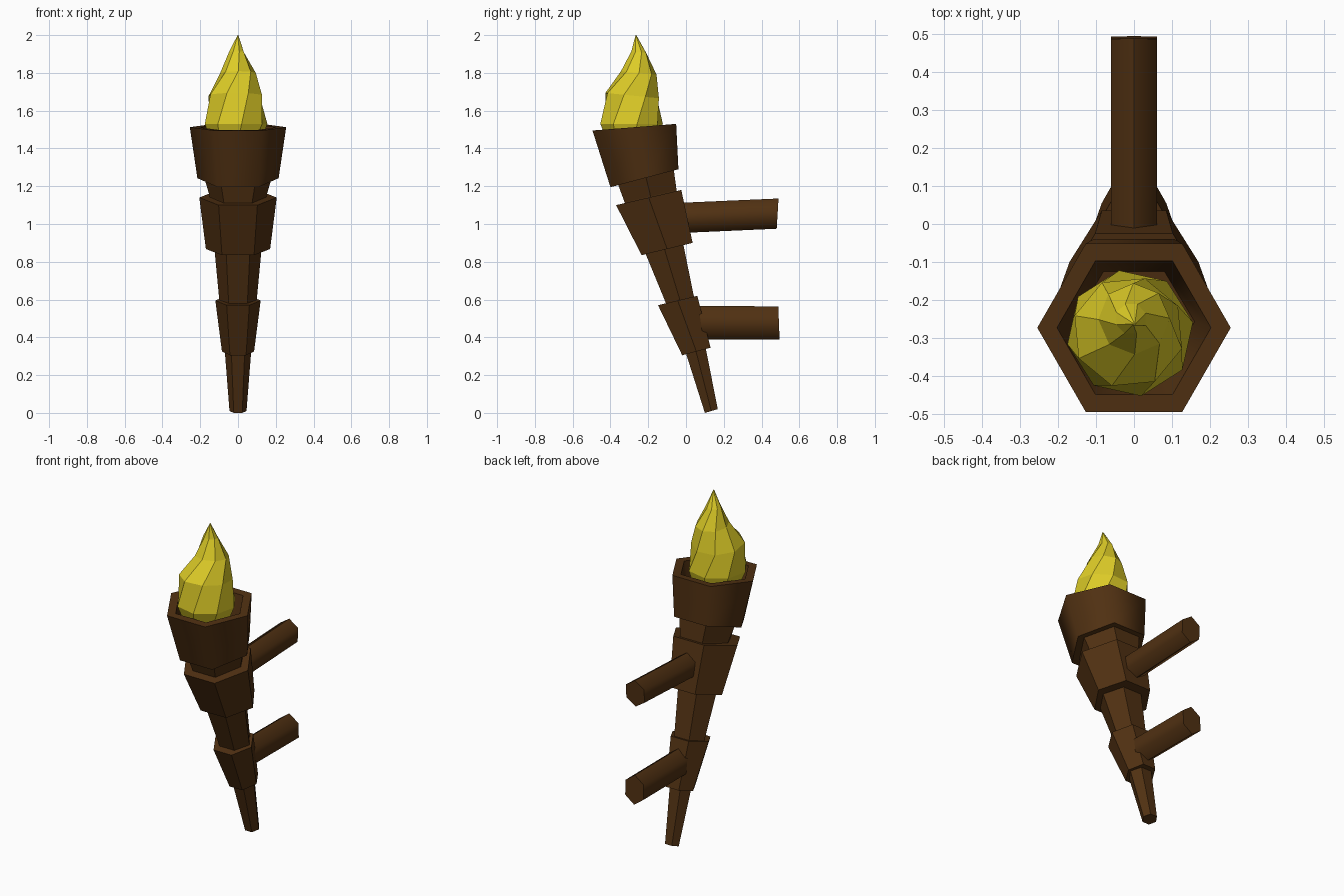
import bpy, bmesh, math
from mathutils import Vector

cube = bpy.data.objects.get("Cube")
if cube:
    bpy.data.objects.remove(cube, do_unlink=True)


def material(name, rgb):
    m = bpy.data.materials.new(name)
    m.use_nodes = True
    m.diffuse_color = (*rgb, 1)
    m.node_tree.nodes["Principled BSDF"].inputs["Base Color"].default_value = (*rgb, 1)
    return m


wood = material("dark_wood", (0.08, 0.03, 0.006))
fire = material("yellow_flame", (0.72, 0.6, 0.02))


def hex_ring(front, back, half_width):
    """Tilted hexagon from its front and back (y, z) points."""
    f, b = Vector((0, *front)), Vector((0, *back))
    mid, u = (f + b) / 2, (b - f) / 2
    return [mid + Vector((half_width * math.cos(a), 0, 0)) + u * math.sin(a) / math.sin(math.pi / 3)
            for a in (math.pi / 3 * i for i in range(6))]


def loft(name, rings, mat, smooth=False):
    """Skin a row of rings and cap both ends."""
    bm = bmesh.new()
    loops = [[bm.verts.new(p) for p in ring] for ring in rings]
    for lo, hi in zip(loops, loops[1:]):
        n = len(lo)
        for i in range(n):
            j = (i + 1) % n
            bm.faces.new((lo[i], lo[j], hi[j], hi[i]))
    bm.faces.new(loops[0][::-1])
    bm.faces.new(loops[-1])
    bmesh.ops.remove_doubles(bm, verts=bm.verts, dist=0.0005)
    bmesh.ops.recalc_face_normals(bm, faces=bm.faces)
    mesh = bpy.data.meshes.new(name)
    bm.to_mesh(mesh)
    bm.free()
    mesh.materials.append(mat)
    obj = bpy.data.objects.new(name, mesh)
    bpy.context.collection.objects.link(obj)
    if smooth:
        bpy.ops.object.select_all(action='DESELECT')
        obj.select_set(True)
        bpy.context.view_layer.objects.active = obj
        bpy.ops.object.shade_smooth_by_angle(angle=math.radians(65))
    return obj


# Tapered leaning handle
loft("handle", [
    hex_ring((0.10, 0.0), (0.168, 0.02), 0.045),
    hex_ring((0.0, 0.315), (0.105, 0.34), 0.07),
    hex_ring((-0.11, 0.59), (0.04, 0.625), 0.10),
    hex_ring((-0.215, 0.845), (-0.015, 0.895), 0.125),
    hex_ring((-0.325, 1.115), (-0.05, 1.18), 0.15),
    hex_ring((-0.36, 1.21), (-0.065, 1.29), 0.18)], wood)

# Collars around the handle
loft("lower_collar", [
    hex_ring((-0.02, 0.305), (0.13, 0.345), 0.085),
    hex_ring((-0.148, 0.57), (0.06, 0.62), 0.12)], wood)
loft("upper_collar", [
    hex_ring((-0.235, 0.835), (0.035, 0.90), 0.17),
    hex_ring((-0.37, 1.10), (-0.025, 1.18), 0.205)], wood)

# Hollow cup: outer wall, rim, inner wall and floor
loft("cup", [
    hex_ring((-0.40, 1.195), (-0.04, 1.29), 0.215),
    hex_ring((-0.495, 1.495), (-0.052, 1.53), 0.255),
    hex_ring((-0.45, 1.498), (-0.097, 1.526), 0.203),
    hex_ring((-0.39, 1.30), (-0.125, 1.35), 0.16)], wood, smooth=True)


# Wall pegs, hexagonal with a ridge on top
def peg(name, start, end, half_height):
    rings = []
    for y, z, lean in (start, end):
        ring = []
        for i in range(6):
            a = math.pi / 3 * i
            h = half_height * math.cos(a)
            ring.append(Vector((0.07 * math.sin(a), y + lean * h, z + h)))
        rings.append(ring)
    loft(name, rings, wood, smooth=True)


peg("upper_peg", (-0.08, 1.03, 0), (0.485, 1.055, 0.06), 0.08)
peg("lower_peg", (0.04, 0.478, 0), (0.492, 0.476, -0.04), 0.088)

# Twisted eight-sided flame: x, y, z, radius, twist in degrees
levels = [(-0.01, -0.28, 1.40, 0.12, 0),
          (-0.01, -0.288, 1.53, 0.168, 10),
          (-0.015, -0.285, 1.68, 0.148, 28),
          (0.0, -0.25, 1.80, 0.094, 46),
          (-0.008, -0.25, 1.91, 0.042, 66),
          (0.0, -0.265, 2.0, 0.0, 80)]
flame = []
for x, y, z, r, twist in levels:
    angles = [math.radians(twist + 45 * i) for i in range(8)]
    # The front of each ring above the cup sits slightly higher
    flame.append([Vector((x + r * math.cos(a), y + r * math.sin(a),
                          z - (0.1 * r * math.sin(a) if z > 1.6 else 0))) for a in angles])
tip = flame.pop()[0]
flame.append([tip + Vector((0.002 * math.cos(math.pi / 4 * i), 0.002 * math.sin(math.pi / 4 * i), 0))
              for i in range(8)])
loft("flame", flame, fire)
